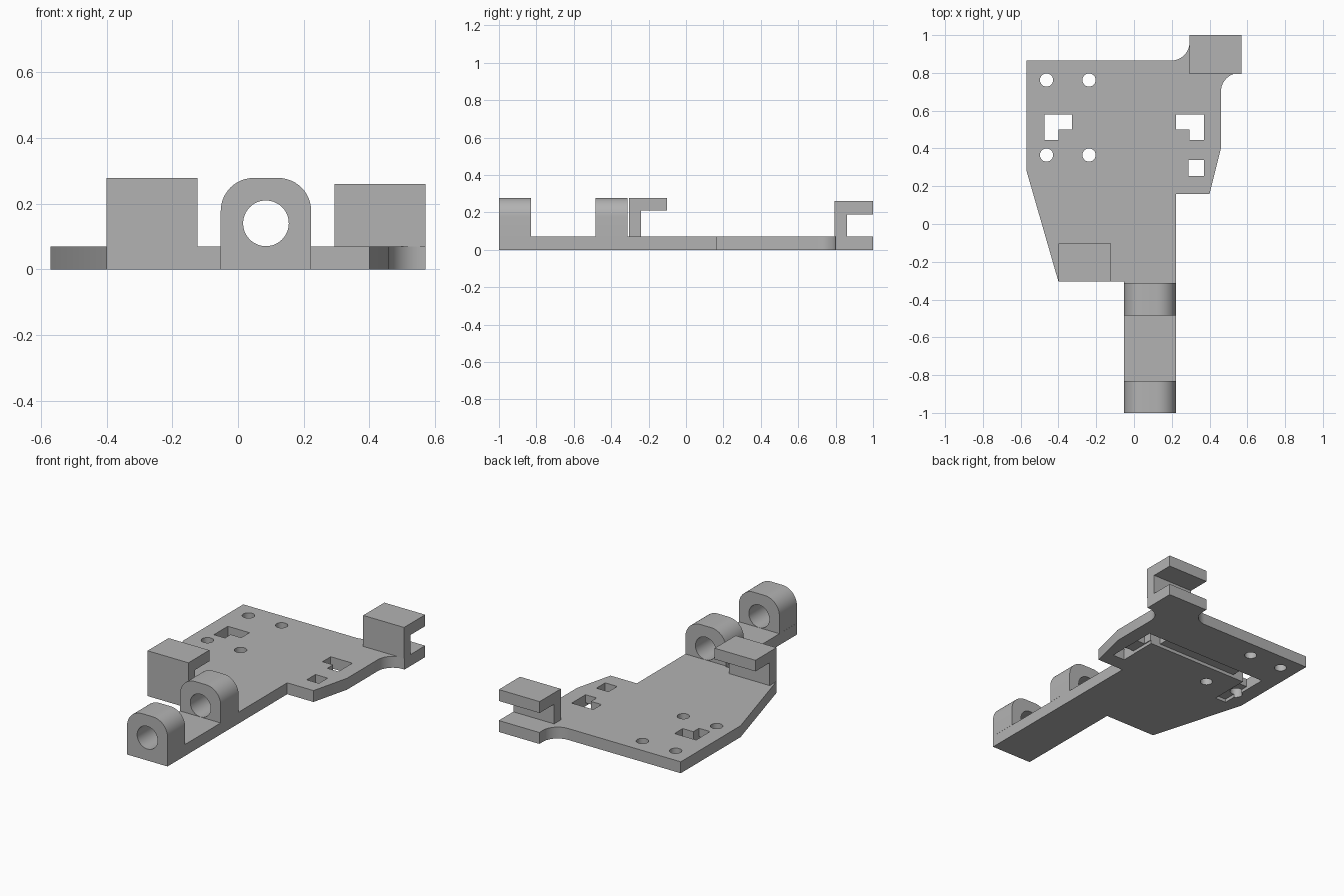
import bpy, bmesh
from math import sin, cos, radians
from mathutils import Vector

if "Cube" in bpy.data.objects:
    bpy.data.objects.remove(bpy.data.objects["Cube"])

T = 0.07  # plate thickness
grey = bpy.data.materials.new("plain_grey")
grey.use_nodes = True
grey.diffuse_color = (0.45, 0.45, 0.45, 1)
grey.node_tree.nodes["Principled BSDF"].inputs["Base Color"].default_value = grey.diffuse_color


def prism(name, outline, axis, start, end):
    """Extrude a 2D outline along an axis: x uses (y, z), y uses (x, z), z uses (x, y)."""
    def place(a, b):
        return {"x": (start, a, b), "y": (a, start, b), "z": (a, b, start)}[axis]
    bm = bmesh.new()
    face = bm.faces.new([bm.verts.new(place(a, b)) for a, b in outline])
    moved = bmesh.ops.extrude_face_region(bm, geom=[face])["geom"]
    step = Vector([(end - start) * (axis == k) for k in "xyz"])
    bmesh.ops.translate(bm, vec=step, verts=[v for v in moved if isinstance(v, bmesh.types.BMVert)])
    bmesh.ops.recalc_face_normals(bm, faces=bm.faces)
    mesh = bpy.data.meshes.new(name)
    bm.to_mesh(mesh)
    bm.free()
    mesh.materials.append(grey)
    obj = bpy.data.objects.new(name, mesh)
    bpy.context.collection.objects.link(obj)
    return obj


def arc(cx, cy, r, a0, a1, n=12):
    angles = [radians(a0 + (a1 - a0) * i / n) for i in range(n + 1)]
    return [(cx + r * cos(a), cy + r * sin(a)) for a in angles]


def rect(x0, x1, y0, y1):
    return [(x0, y0), (x1, y0), (x1, y1), (x0, y1)]


def cut(target, cutters):
    """Subtract the cutters, bake the result and remove them."""
    for c in cutters:
        mod = target.modifiers.new("cut", "BOOLEAN")
        mod.operation, mod.solver, mod.object = "DIFFERENCE", "EXACT", c
        c.hide_render = True
    bpy.context.view_layer.update()
    baked = bpy.data.meshes.new_from_object(target.evaluated_get(bpy.context.evaluated_depsgraph_get()))
    target.modifiers.clear()
    target.data = baked
    for c in cutters:
        bpy.data.objects.remove(c)


def smooth(obj):
    bpy.ops.object.select_all(action="DESELECT")
    obj.select_set(True)
    bpy.context.view_layer.objects.active = obj
    bpy.ops.object.shade_smooth_by_angle(angle=radians(30))


# Base plate with filleted corners and the hinge strip
outline = [(-0.57, 0.865)] + arc(0.195, 0.965, 0.1, -90, 0)[:-1] + [
    (0.295, 0.965), (0.295, 1), (0.57, 1), (0.57, 0.8)] + arc(0.56, 0.7, 0.1, 90, 180) + [
    (0.46, 0.4), (0.4, 0.16), (0.222, 0.16), (0.222, -1), (-0.053, -1),
    (-0.053, -0.305), (-0.4, -0.305), (-0.57, 0.285)]
plate = prism("base_plate", outline, "z", 0, T)

# Round screw holes, bracket-shaped slots and the small square slot
cutters = [prism("screw_hole", arc(x, y, 0.035, 0, 345, 23), "z", -0.1, 0.2)
           for x in (-0.463, -0.238) for y in (0.365, 0.762)]
slot = [(-0.475, 0.445), (-0.4, 0.445), (-0.4, 0.5), (-0.328, 0.5), (-0.328, 0.58), (-0.475, 0.58)]
cutters.append(prism("right_slot", slot, "z", -0.1, 0.2))
cutters.append(prism("left_slot", [(-0.105 - x, y) for x, y in slot], "z", -0.1, 0.2))
cutters.append(prism("square_slot", rect(0.288, 0.37, 0.255, 0.34), "z", -0.1, 0.2))

# Shallow channel on the underside linking the slots
channel = [(-0.475, 0.58), (-0.475, 0.255), (-0.4, 0.255), (-0.4, 0.5),
           (0.29, 0.5), (0.29, 0.255), (0.37, 0.255), (0.37, 0.58)]
cutters.append(prism("channel", channel, "z", -0.1, 0.02))
cut(plate, cutters)
smooth(plate)

# Hinge lugs with rounded shoulders and a pin hole
CX = 0.085
lug = [(CX - 0.1375, T), (CX + 0.1375, T)] + arc(CX + 0.0375, 0.178, 0.1, 0, 90) + arc(CX - 0.0375, 0.178, 0.1, 90, 180)
for name, y0, y1 in (("front_hinge_lug", -1, -0.83), ("rear_hinge_lug", -0.485, -0.312)):
    body = prism(name, lug, "y", y0, y1)
    cut(body, [prism("pin_hole", arc(CX, 0.14, 0.0695, 0, 352.5, 47), "y", -1.2, 0.2)])
    smooth(body)


# Hooks: an upright wall with a lip reaching backwards
def hook(name, x0, x1, y0, wall, reach, under, top):
    prism(name, [(y0, T), (y0 + wall, T), (y0 + wall, under), (reach, under), (reach, top), (y0, top)],
          "x", x0, x1)


hook("front_hook", -0.4, -0.123, -0.305, 0.065, -0.102, 0.21, 0.278)
hook("rear_hook", 0.293, 0.57, 0.795, 0.065, 1, 0.19, 0.26)
